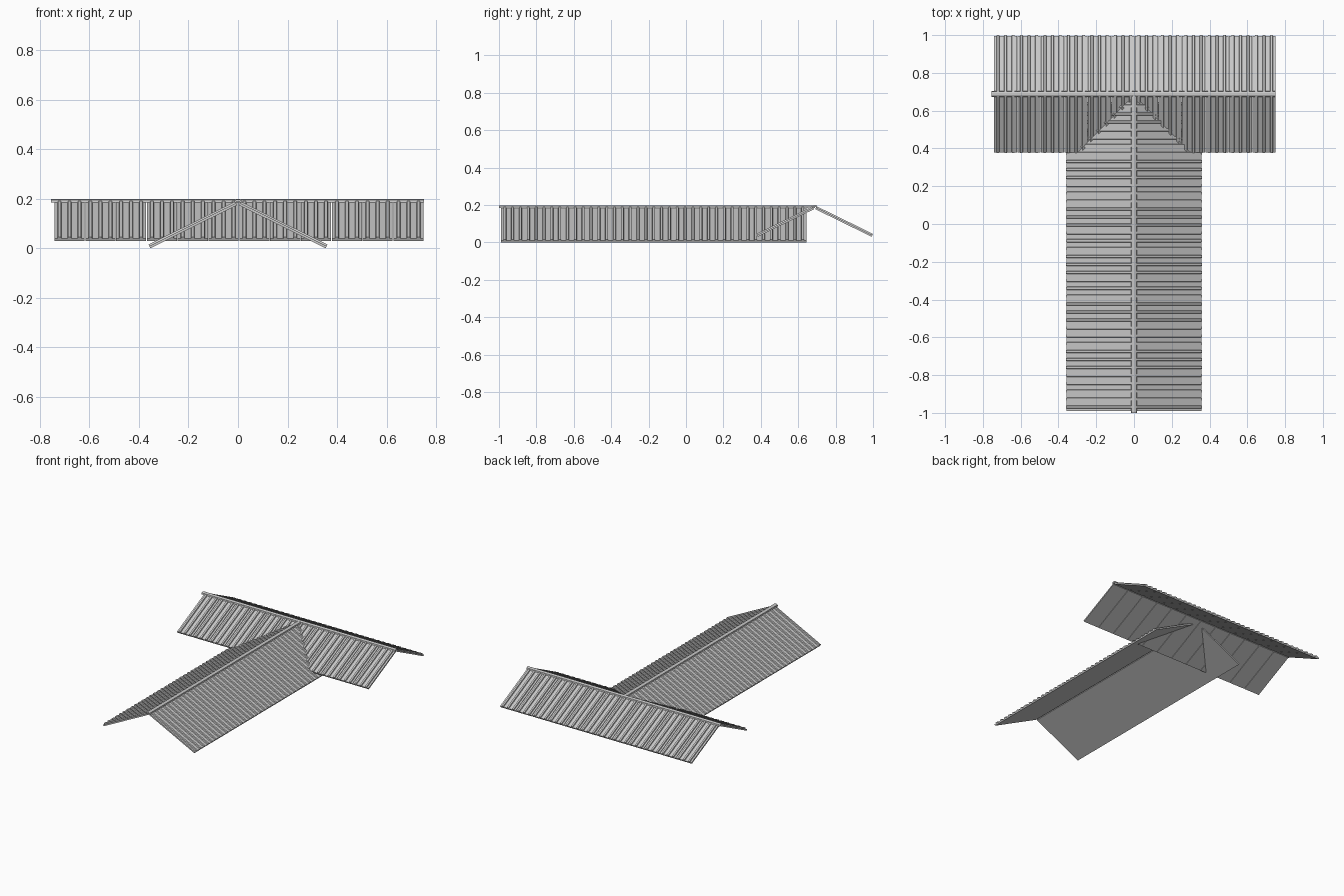
import bpy, bmesh
from mathutils import Vector

cube = bpy.data.objects.get("Cube")
if cube:
    bpy.data.objects.remove(cube)

# One grey sheet-metal colour
grey = bpy.data.materials.new("roof_grey")
grey.use_nodes = True
colour = (0.58, 0.58, 0.58, 1)
grey.diffuse_color = colour
grey.node_tree.nodes["Principled BSDF"].inputs["Base Color"].default_value = colour

SHEET = 0.010      # sheet thickness
RIB = 0.007        # rib height above the sheet
RIBS = 3           # ribs on each panel


def prism(bm, points, sweep):
    """Extrude a closed outline along a vector."""
    near = [bm.verts.new(p) for p in points]
    far = [bm.verts.new(p + sweep) for p in points]
    bm.faces.new(near)
    bm.faces.new(far[::-1])
    for i in range(len(near)):
        j = (i + 1) % len(near)
        bm.faces.new((near[i], far[i], far[j], near[j]))


def finish(name, bm):
    bmesh.ops.recalc_face_normals(bm, faces=bm.faces[:])
    mesh = bpy.data.meshes.new(name)
    bm.to_mesh(mesh)
    bm.free()
    mesh.materials.append(grey)
    obj = bpy.data.objects.new(name, mesh)
    bpy.context.collection.objects.link(obj)


def panel_outline(width):
    """Cross-section of a ribbed panel: (along ridge, height) pairs."""
    pitch = width / RIBS
    outline = [(width, 0), (0, 0), (0, SHEET)]
    for i in range(RIBS):
        mid = (i + 0.5) * pitch
        outline += [(mid - 0.008, SHEET), (mid - 0.006, SHEET + RIB),
                    (mid + 0.006, SHEET + RIB), (mid + 0.008, SHEET)]
    return outline + [(width, SHEET)]


def slope(name, start, along, out, length, run, drop, panels, gap):
    """Row of ribbed panels running down from the ridge."""
    down = out * run - Vector((0, 0, drop))
    normal = (out * drop + Vector((0, 0, run))).normalized()
    step = length / panels
    bm = bmesh.new()
    for k in range(panels):
        base = start + along * (k * step + gap / 2) + down * 0.01
        pts = [base + along * u + normal * t for u, t in panel_outline(step - gap)]
        prism(bm, pts, down * 0.99)
    finish(name, bm)


def ridge_cap(name, start, along, side, length):
    """Folded strip covering the joint between two slopes."""
    outline = [(-0.015, -0.008), (-0.013, 0.002), (-0.005, 0.006), (0.005, 0.006),
               (0.013, 0.002), (0.015, -0.008), (0, -0.002)]
    bm = bmesh.new()
    pts = [start + side * s + Vector((0, 0, t)) for s, t in outline]
    prism(bm, pts, along * length)
    finish(name, bm)


X, Y = Vector((1, 0, 0)), Vector((0, 1, 0))

# Long gable roof, running front to back and under the cross roof
for name, side in (("left", 1), ("right", -1)):
    slope("long_roof_" + name, Vector((0, -0.99, 0.176)), Y, X * side,
          1.635, 0.353, 0.176, 13, 0)
ridge_cap("long_ridge_cap", Vector((0, -1, 0.191)), Y, X, 1.69)

# Cross gable roof at the back
for name, side in (("back", 1), ("front", -1)):
    slope("cross_roof_" + name, Vector((-0.742, 0.688, 0.179)), X, Y * side,
          1.492, 0.304, 0.149, 12, 0.003)
ridge_cap("cross_ridge_cap", Vector((-0.755, 0.688, 0.193)), X, Y, 1.505)
